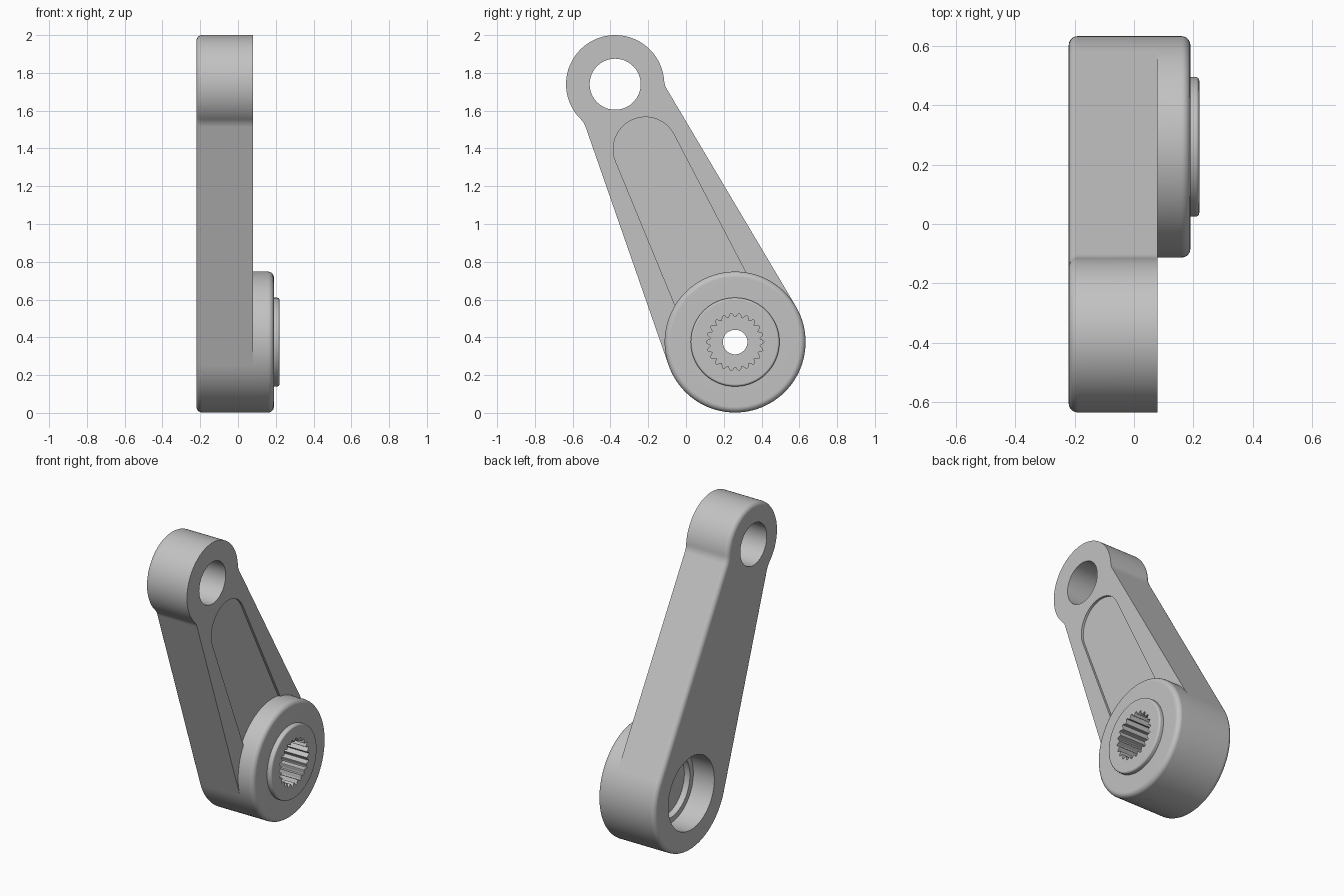
import bpy
import bmesh
from math import sin, cos, pi, asin, atan2, sqrt
from mathutils import Vector

cube = bpy.data.objects.get("Cube")
if cube:
    bpy.data.objects.remove(cube, do_unlink=True)

# Layout in the (y, z) plane
LOW = Vector((0.26, 0.375))
TOP = Vector((-0.375, 1.74))
LOW_R, TOP_R = 0.373, 0.26
LENGTH = (TOP - LOW).length
AXIS = (TOP - LOW) / LENGTH
SIDE = Vector((-AXIS.y, AXIS.x))

metal = bpy.data.materials.new("grey_metal")
metal.use_nodes = True
metal.diffuse_color = (0.54, 0.54, 0.54, 1)
metal.node_tree.nodes["Principled BSDF"].inputs["Base Color"].default_value = metal.diffuse_color


def arc(center, r, a0, a1, n):
    return [Vector((center[0] + r * cos(a0 + (a1 - a0) * i / n),
                    center[1] + r * sin(a0 + (a1 - a0) * i / n))) for i in range(n + 1)]


def to_arm(half):
    """Mirror a half outline about the arm axis and place it in the y-z plane."""
    full = half + [Vector((p.x, -p.y)) for p in reversed(half[1:-1])]
    return [LOW + AXIS * p.x + SIDE * p.y for p in full]


def make_object(name, bm):
    bmesh.ops.recalc_face_normals(bm, faces=bm.faces)
    mesh = bpy.data.meshes.new(name)
    bm.to_mesh(mesh)
    bm.free()
    mesh.materials.append(metal)
    obj = bpy.data.objects.new(name, mesh)
    bpy.context.collection.objects.link(obj)
    return obj


def prism(name, points, x0, x1, round_edge=0):
    bm = bmesh.new()
    cap = bm.faces.new([bm.verts.new((x0, p.x, p.y)) for p in points])
    rim = list(cap.edges)
    ext = bmesh.ops.extrude_face_region(bm, geom=[cap], use_keep_orig=True)
    moved = [g for g in ext["geom"] if isinstance(g, bmesh.types.BMVert)]
    bmesh.ops.translate(bm, verts=moved, vec=(x1 - x0, 0, 0))
    bmesh.ops.recalc_face_normals(bm, faces=bm.faces)
    if round_edge:
        bmesh.ops.bevel(bm, geom=rim, offset=round_edge, segments=5,
                        profile=0.5, affect="EDGES")
    return make_object(name, bm)


def lathe(name, profile, center, steps=128):
    """Turn a closed (x, radius) profile around an x-parallel axis."""
    bm = bmesh.new()
    rings = [[bm.verts.new((x, center.x + r * cos(2 * pi * i / steps),
                            center.y + r * sin(2 * pi * i / steps))) for x, r in profile]
             for i in range(steps)]
    n = len(profile)
    for i in range(steps):
        a, b = rings[i], rings[(i + 1) % steps]
        for j in range(n):
            k = (j + 1) % n
            bm.faces.new((a[j], a[k], b[k], b[j]))
    return make_object(name, bm)


def cut(obj, cutter):
    mod = obj.modifiers.new("cut", "BOOLEAN")
    mod.operation = "DIFFERENCE"
    mod.solver = "EXACT"
    mod.object = cutter
    bpy.context.view_layer.objects.active = obj
    bpy.ops.object.modifier_apply(modifier=mod.name)
    bpy.data.objects.remove(cutter, do_unlink=True)


def finish(obj):
    bpy.ops.object.select_all(action="DESELECT")
    obj.select_set(True)
    bpy.context.view_layer.objects.active = obj
    bpy.ops.object.shade_smooth_by_angle(angle=0.5)
    obj.modifiers.new("normals", "WEIGHTED_NORMAL").keep_sharp = True


# Arm outline: two round ends, straight flanks, small fillets under the eye
flank, fillet = 0.222, 0.1
tilt = asin((LOW_R - flank) / LENGTH)
normal = Vector((sin(tilt), cos(tilt)))
down = Vector((-cos(tilt), sin(tilt)))
eye = Vector((LENGTH, 0))
slide = sqrt((TOP_R + fillet) ** 2 - (flank + fillet) ** 2)
offset = normal * (flank + fillet) + down * slide
eye_angle = atan2(offset.y, offset.x)
half = arc((0, 0), LOW_R, pi, pi / 2 - tilt, 36)
half += arc(eye + offset, fillet, -pi / 2 - tilt, eye_angle - pi, 8)
half += arc(eye, TOP_R, eye_angle, 0, 40)[1:]
arm = prism("lever_arm", to_arm(half), -0.22, 0.08, 0.03)

# Shallow tapered pocket on the arm face
pocket_end = 1.126
pocket_tilt = asin((0.22 - 0.17) / pocket_end)
half = arc((0, 0), 0.22, pi, pi / 2 - pocket_tilt, 24)
half += arc((pocket_end, 0), 0.17, pi / 2 - pocket_tilt, 0, 24)
cut(arm, prism("pocket_cutter", to_arm(half), 0.065, 0.2))

# Eye hole and rear bore
cut(arm, prism("eye_cutter", arc(TOP, 0.135, 0, 2 * pi, 72)[:-1], -0.4, 0.4))
cut(arm, prism("bore_cutter", arc(LOW, 0.235, 0, 2 * pi, 96)[:-1], -0.4, 0.4))
finish(arm)

# Hub with rounded rim, raised collar, stepped rear bore and centre hole
profile = [(0.064, 0.3), (0.064, LOW_R)]
profile += [tuple(p) for p in arc((0.16, LOW_R - 0.03), 0.03, pi / 2, 0, 5)]
profile += [(0.19, 0.235)]
profile += [tuple(p) for p in arc((0.208, 0.223), 0.012, pi / 2, 0, 4)]
profile += [(0.22, 0.065), (-0.03, 0.065), (-0.03, 0.2), (-0.07, 0.2), (-0.07, 0.3)]
hub = lathe("splined_hub", profile, LOW)

# Splined socket
teeth, per_tooth = 22, 8
wave = []
for i in range(teeth * per_tooth):
    a = 2 * pi * i / (teeth * per_tooth)
    r = 0.142 + 0.011 * cos(teeth * a)
    wave.append(LOW + Vector((cos(a), sin(a))) * r)
cut(hub, prism("spline_cutter", wave, 0.02, 0.4))
finish(hub)
